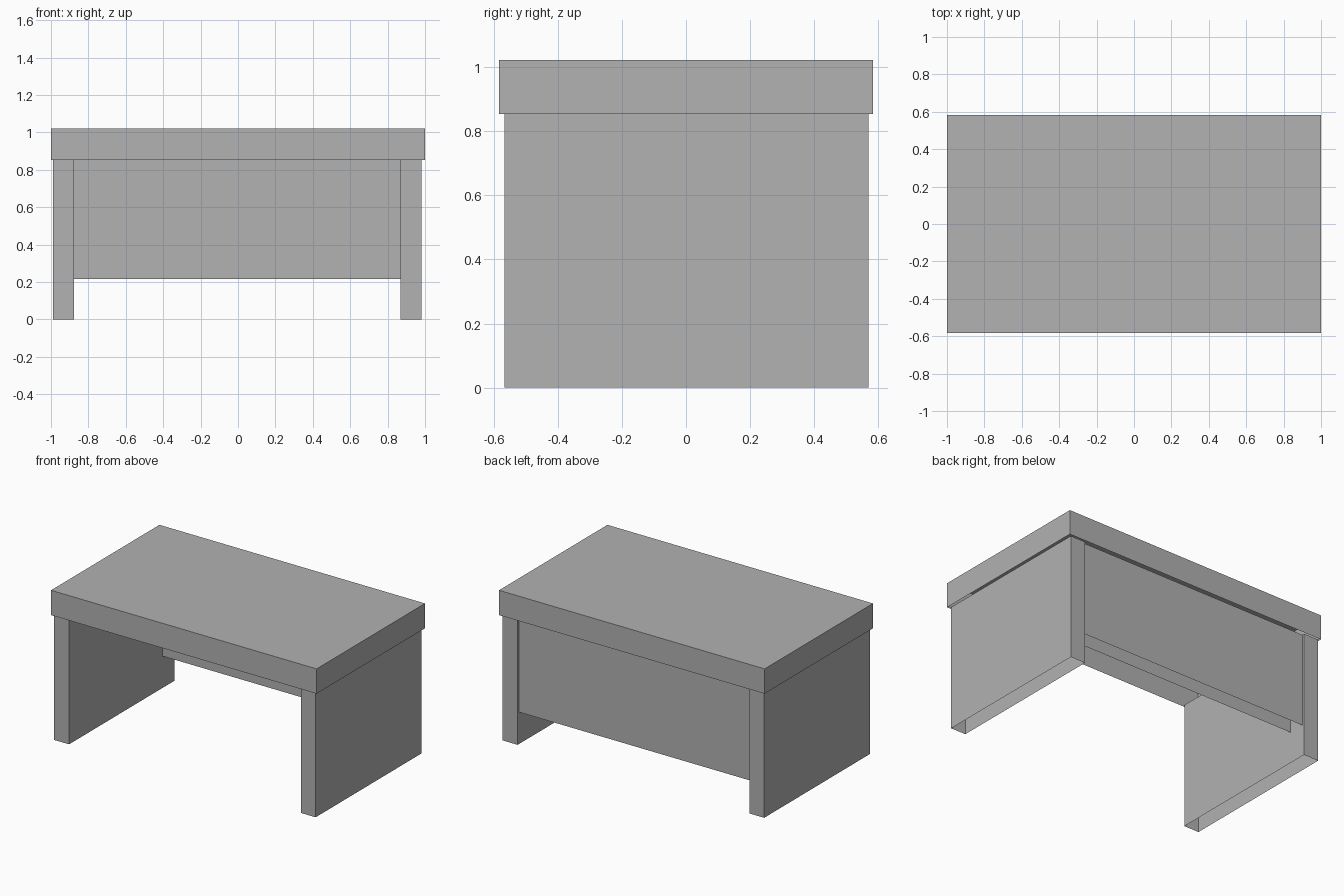
import bpy
import bmesh

default = bpy.data.objects.get("Cube")
if default:
    bpy.data.objects.remove(default, do_unlink=True)

# Single grey finish
grey = bpy.data.materials.new("plain_grey")
grey.use_nodes = True
colour = (0.445, 0.445, 0.445, 1.0)
grey.diffuse_color = colour
grey.node_tree.nodes["Principled BSDF"].inputs["Base Color"].default_value = colour


def hollow_box(name, x, y, z):
    """Box between the given (low, high) ranges, open underneath."""
    bm = bmesh.new()
    bmesh.ops.create_cube(bm, size=1.0)
    bm.normal_update()
    bottom = [f for f in bm.faces if f.normal.z < -0.5]
    bmesh.ops.delete(bm, geom=bottom, context='FACES_ONLY')
    for v in bm.verts:
        v.co = [lo if c < 0 else hi for c, (lo, hi) in zip(v.co, (x, y, z))]
    mesh = bpy.data.meshes.new(name)
    bm.to_mesh(mesh)
    bm.free()
    mesh.materials.append(grey)
    obj = bpy.data.objects.new(name, mesh)
    bpy.context.collection.objects.link(obj)
    return obj


under = 0.853            # height of the table top's lower rim
leg_depth = (-0.566, 0.57)

# Thick table top with a small overhang
hollow_box("table_top", (-1, 1), (-0.583, 0.583), (under, 1.022))

# Full-depth slab legs
hollow_box("right_leg", (-0.988, -0.876), leg_depth, (0, under))
hollow_box("left_leg", (0.869, 0.981), leg_depth, (0, under))

# Modesty panel set slightly in from the back edges of the legs
hollow_box("back_panel", (-0.876, 0.869), (0.44, 0.553), (0.216, under))
